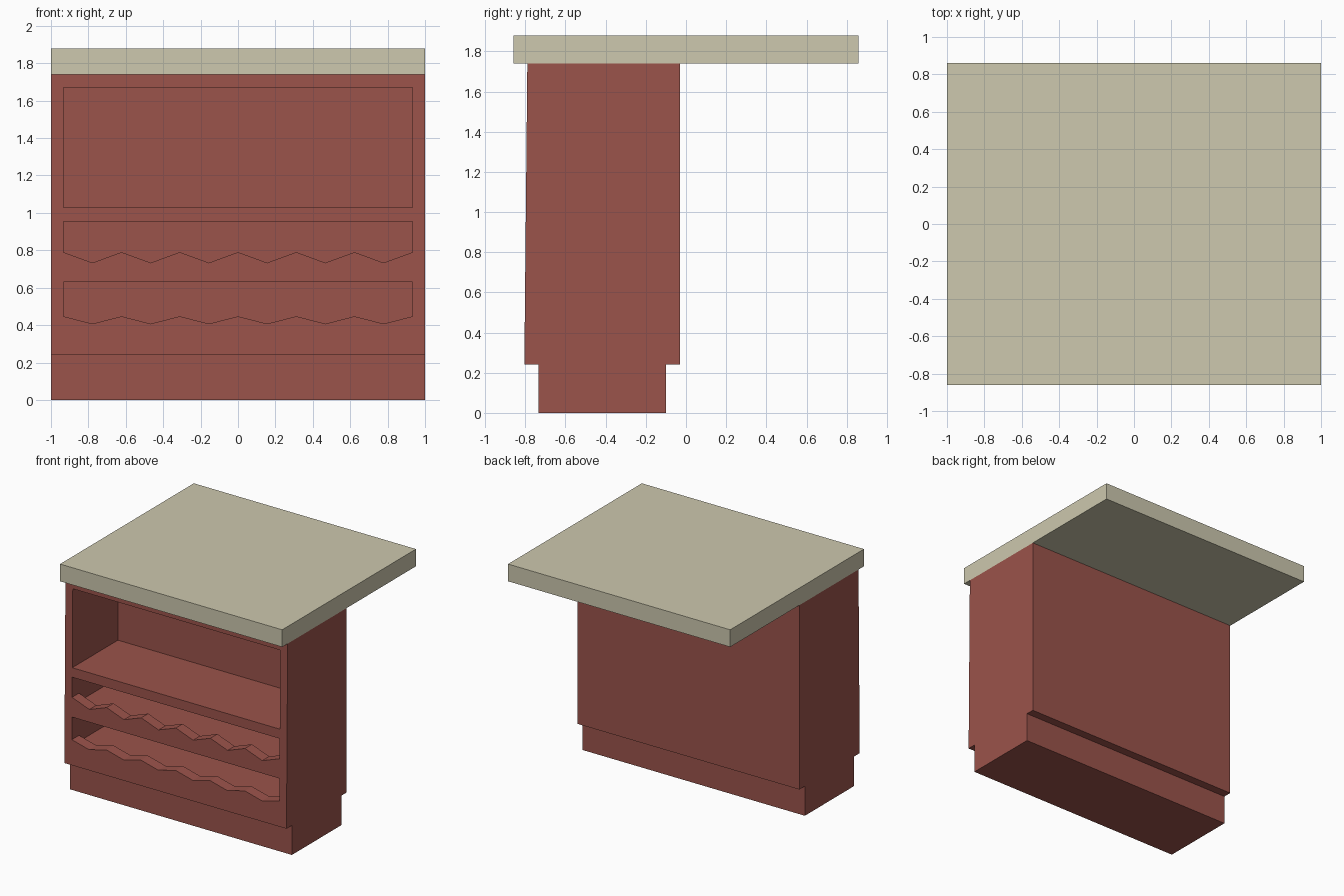
import bpy, bmesh
from mathutils import Vector

if "Cube" in bpy.data.objects:
    bpy.data.objects.remove(bpy.data.objects["Cube"])


def material(name, rgb):
    m = bpy.data.materials.new(name)
    m.diffuse_color = (*rgb, 1.0)
    m.use_nodes = True
    m.node_tree.nodes["Principled BSDF"].inputs["Base Color"].default_value = m.diffuse_color
    return m


RED = material("brick red paint", (0.328, 0.087, 0.070))
STONE = material("beige worktop", (0.610, 0.580, 0.425))


def prism(name, points, direction, mat):
    """Extrude a flat outline (list of 3D points) along a direction."""
    bm = bmesh.new()
    face = bm.faces.new([bm.verts.new(p) for p in points])
    ext = bmesh.ops.extrude_face_region(bm, geom=[face])
    verts = [v for v in ext["geom"] if isinstance(v, bmesh.types.BMVert)]
    bmesh.ops.translate(bm, verts=verts, vec=Vector(direction))
    bmesh.ops.recalc_face_normals(bm, faces=bm.faces)
    me = bpy.data.meshes.new(name)
    bm.to_mesh(me)
    bm.free()
    me.materials.append(mat)
    ob = bpy.data.objects.new(name, me)
    bpy.context.collection.objects.link(ob)
    return ob


def front_prism(name, outline, y0, y1, mat):
    """Extrude an (x, z) outline from y0 to y1."""
    return prism(name, [(x, y0, z) for x, z in outline], (0, y1 - y0, 0), mat)


def rect(x, z0, z1):
    return [(-x, z0), (x, z0), (x, z1), (-x, z1)]


def carve(target, cutter):
    """Subtract a cutter and discard it."""
    mod = target.modifiers.new("carve", 'BOOLEAN')
    mod.operation = 'DIFFERENCE'
    mod.solver = 'EXACT'
    mod.object = cutter
    bpy.context.view_layer.objects.active = target
    bpy.ops.object.modifier_apply(modifier=mod.name)
    bpy.data.objects.remove(cutter)


# Cabinet body with recessed plinth: side profile extruded across the width
side = [(-0.735, 0), (-0.10, 0), (-0.10, 0.24), (-0.03, 0.24),
        (-0.03, 1.74), (-0.79, 1.74), (-0.805, 0.24), (-0.735, 0.24)]
cabinet = prism("cabinet_body", [(-1, y, z) for y, z in side], (2, 0, 0), RED)

W = 0.934      # half width of the openings
BACK = -0.21   # inner back wall
LIP = -0.71    # rear of the scalloped lips

# Upper open compartment
carve(cabinet, front_prism("upper_cutter", rect(W, 1.03, 1.67), -1, BACK, RED))

# Two bottle shelves: zigzag lip at the front, flat floor behind
for top, peak, valley in ((0.953, 0.79, 0.733), (0.63, 0.447, 0.407)):
    zigzag = [(-W + 2 * W * i / 12, valley if i % 2 else peak) for i in range(13)]
    outline = zigzag + [(W, top), (-W, top)]
    carve(cabinet, front_prism("floor_cutter", rect(W, valley - 0.01, top), LIP, BACK, RED))
    carve(cabinet, front_prism("lip_cutter", outline, -1, LIP + 0.02, RED))

# Worktop with overhang at the back
front_prism("worktop", rect(1.0, 1.74, 1.88), -0.86, 0.86, STONE)
